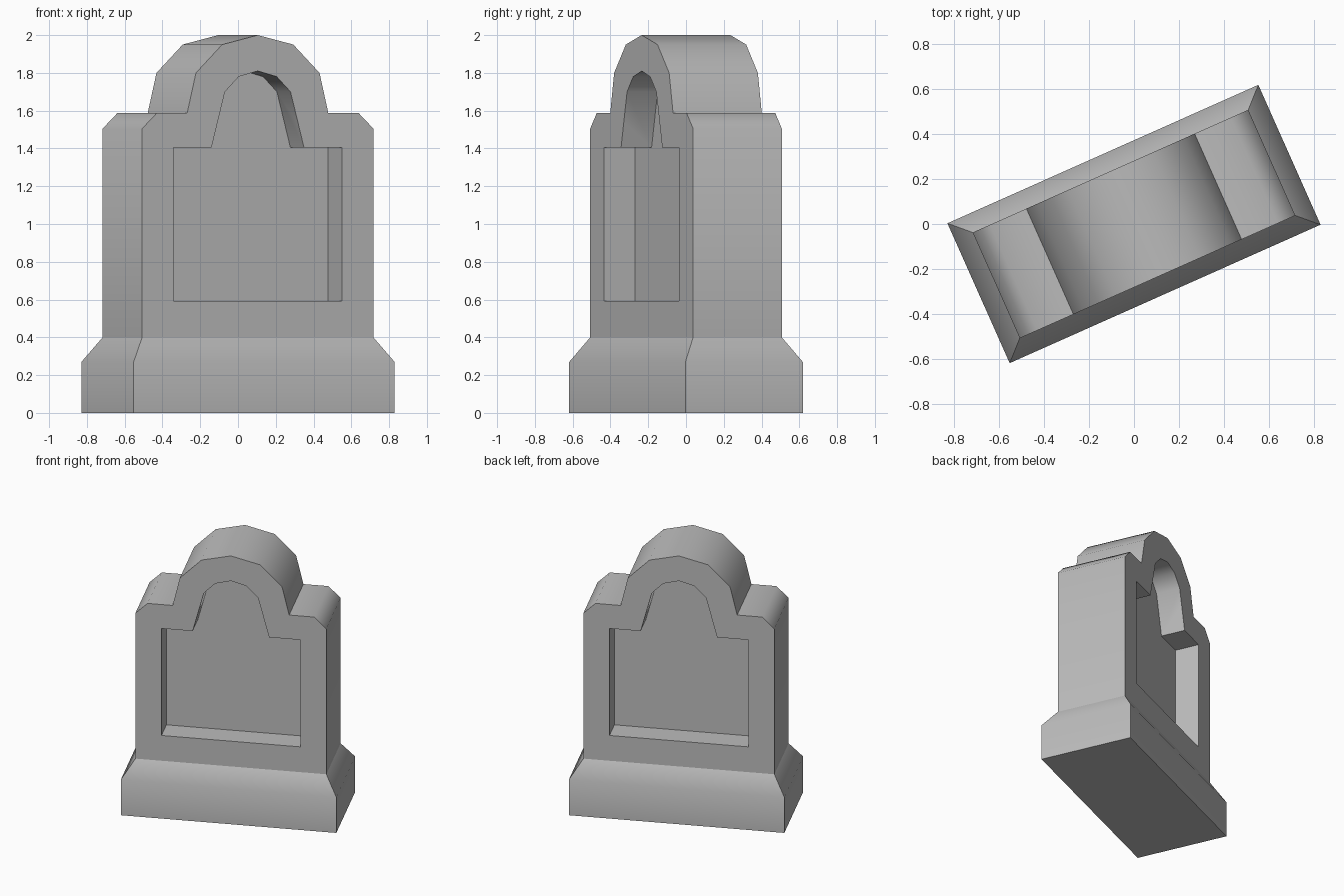
import bpy, bmesh, math

if "Cube" in bpy.data.objects:
    bpy.data.objects.remove(bpy.data.objects["Cube"], do_unlink=True)

TURN = math.radians(24)
BODY_D, BASE_D, RECESS_D = 0.257, 0.34, 0.08   # half depths

stone = bpy.data.materials.new("grey_stone")
stone.use_nodes = True
grey = (0.5, 0.5, 0.5, 1)
stone.diffuse_color = grey
stone.node_tree.nodes["Principled BSDF"].inputs["Base Color"].default_value = grey


def mirrored(half):
    """Close a right-hand outline (bottom to top) with its mirror image."""
    return half + [(-x, z) for x, z in reversed(half) if x > 0]


def add_object(name, bm):
    bmesh.ops.recalc_face_normals(bm, faces=bm.faces)
    mesh = bpy.data.meshes.new(name)
    bm.to_mesh(mesh)
    bm.free()
    mesh.materials.append(stone)
    obj = bpy.data.objects.new(name, mesh)
    bpy.context.collection.objects.link(obj)
    obj.rotation_euler.z = TURN
    return obj


def loop(bm, points, depth):
    return [bm.verts.new((x, depth(z), z)) for x, z in points]


def walls(bm, a, b):
    for i in range(len(a)):
        j = (i + 1) % len(a)
        bm.faces.new((a[i], a[j], b[j], b[i]))


# Headstone: flared plinth, chamfered shoulders and arched crown
outline = mirrored([(0.756, 0), (0.756, 0.27), (0.67, 0.40), (0.67, 1.505),
                    (0.585, 1.587), (0.409, 1.587), (0.358, 1.80),
                    (0.206, 1.95), (0, 2.0)])
bm = bmesh.new()
half_depth = lambda z: BASE_D if z < 0.3 else BODY_D
front = loop(bm, outline, lambda z: -half_depth(z))
back = loop(bm, outline, half_depth)
walls(bm, front, back)
for ring in (front, back):
    bm.faces.new(ring[2:-2])
    for i in (0, 1):
        bm.faces.new((ring[i], ring[i + 1], ring[-2 - i], ring[-1 - i]))
headstone = add_object("headstone", bm)

# Recessed panel with an arched top, cut into both faces
panel = mirrored([(0.487, 0.592), (0.487, 1.405), (0.268, 1.405),
                  (0.19, 1.70), (0.11, 1.78), (0, 1.81)])
for side in (-1, 1):
    bm = bmesh.new()
    inner = loop(bm, panel, lambda z: side * RECESS_D)
    outer = loop(bm, panel, lambda z: side * 0.5)
    walls(bm, inner, outer)
    bm.faces.new(inner)
    bm.faces.new(outer)
    cutter = add_object("panel_cutter", bm)
    cutter.hide_render = True
    cut = headstone.modifiers.new("panel_recess", 'BOOLEAN')
    cut.object, cut.operation, cut.solver = cutter, 'DIFFERENCE', 'EXACT'
    bpy.context.view_layer.objects.active = headstone
    bpy.ops.object.modifier_apply(modifier=cut.name)
    bpy.data.objects.remove(cutter, do_unlink=True)

# Soft chamfers and crown, crisp flat faces
bpy.ops.object.select_all(action='DESELECT')
headstone.select_set(True)
bpy.ops.object.shade_smooth_by_angle(angle=math.radians(50))
bm = bmesh.new()
bm.from_mesh(headstone.data)
for e in bm.edges:
    if all(abs(v.co.z - 0.40) < 0.01 for v in e.verts):
        e.smooth = False
bm.to_mesh(headstone.data)
bm.free()
